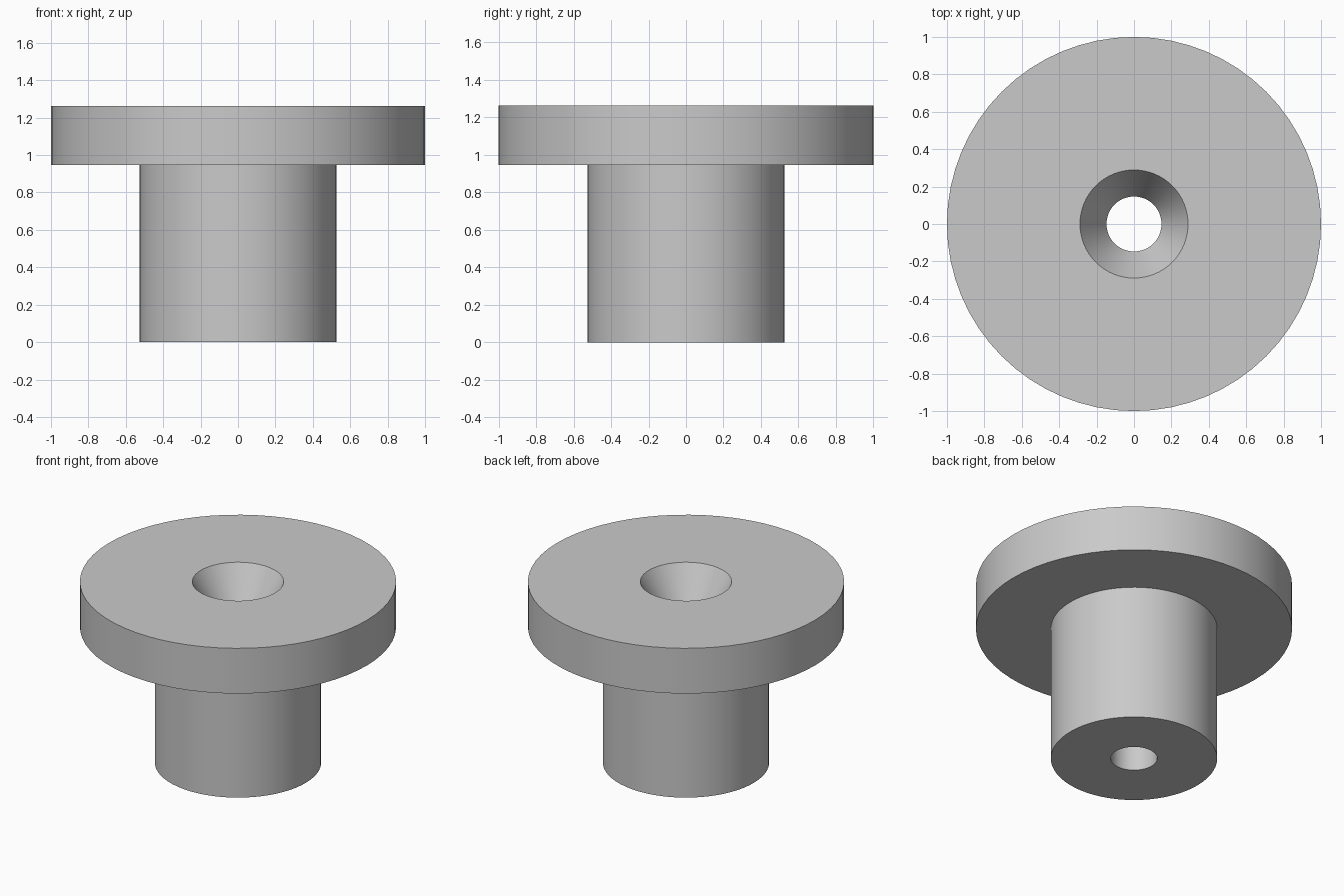
import bpy, bmesh, math

SEGMENTS = 64

cube = bpy.data.objects.get("Cube")
if cube:
    bpy.data.objects.remove(cube, do_unlink=True)

# Plain grey material
grey = bpy.data.materials.new("plain grey")
grey.use_nodes = True
colour = (0.59, 0.59, 0.59, 1)
grey.diffuse_color = colour
grey.node_tree.nodes["Principled BSDF"].inputs["Base Color"].default_value = colour

# Dimensions of the flanged bushing
flange_radius, shaft_radius = 1.0, 0.526
bore_radius, sink_radius = 0.147, 0.289
flange_bottom, top = 0.947, 1.263
sink_bottom = top - (sink_radius - bore_radius) / math.tan(math.radians(30))

# Closed half section (radius, height): shaft, flange, countersink, bore
section = [
    (bore_radius, 0), (shaft_radius, 0),
    (shaft_radius, flange_bottom), (flange_radius, flange_bottom),
    (flange_radius, top), (sink_radius, top),
    (bore_radius, sink_bottom),
]

# Lathe the section around the vertical axis
bm = bmesh.new()
verts = [bm.verts.new((r, 0, z)) for r, z in section]
edges = [bm.edges.new((a, b)) for a, b in zip(verts, verts[1:] + verts[:1])]
bmesh.ops.spin(bm, geom=verts + edges, cent=(0, 0, 0), axis=(0, 0, 1),
               angle=math.tau, steps=SEGMENTS, use_merge=True)
bmesh.ops.remove_doubles(bm, verts=bm.verts, dist=0.0001)
bmesh.ops.recalc_face_normals(bm, faces=bm.faces)

mesh = bpy.data.meshes.new("flanged_bushing")
bm.to_mesh(mesh)
bm.free()
mesh.materials.append(grey)
bushing = bpy.data.objects.new("flanged_bushing", mesh)
bpy.context.collection.objects.link(bushing)

# Smooth round walls, crisp rims
bpy.ops.object.select_all(action="DESELECT")
bushing.select_set(True)
bpy.context.view_layer.objects.active = bushing
bpy.ops.object.shade_smooth_by_angle(angle=math.radians(20))
